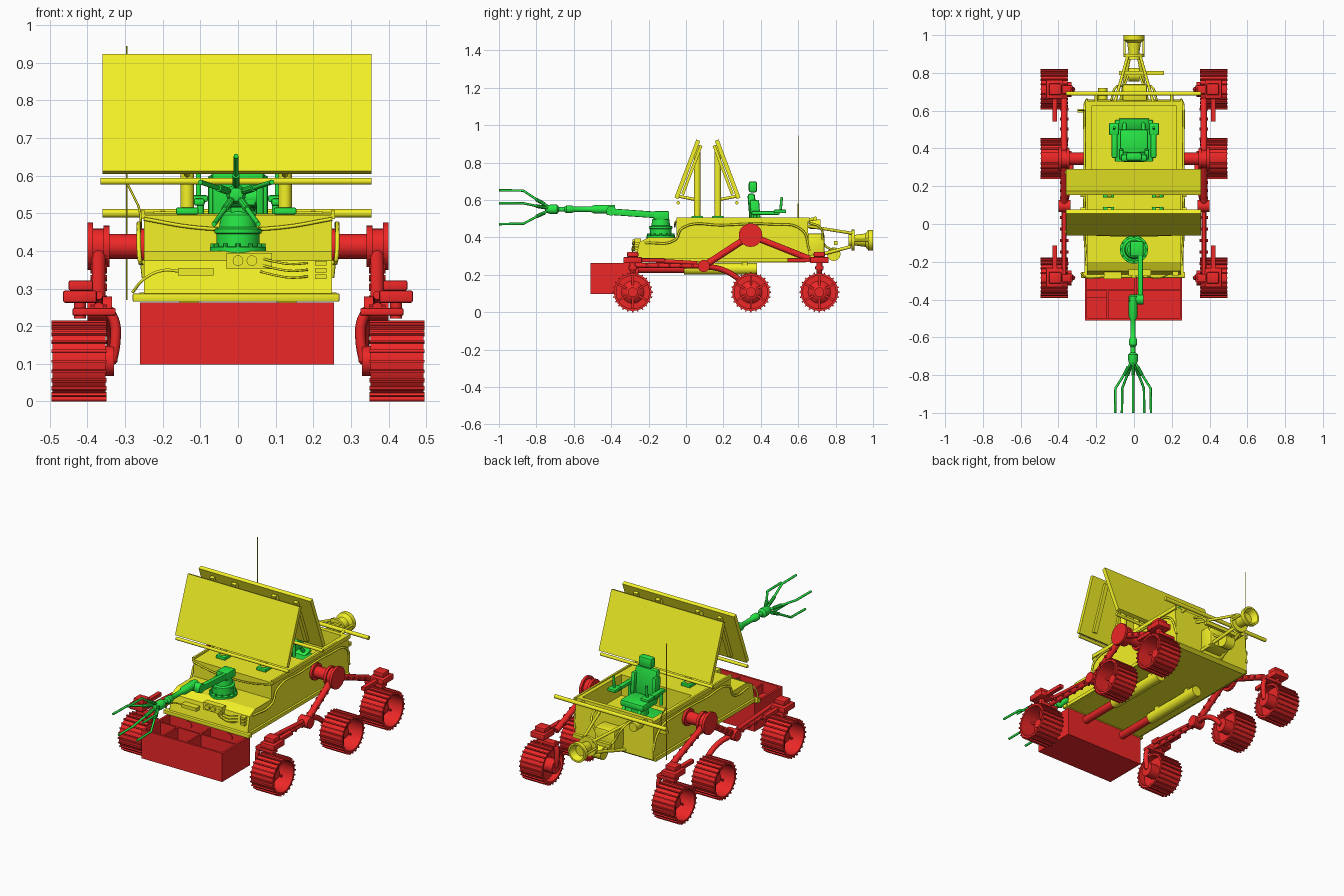
import bpy, bmesh, math
from mathutils import Vector, Matrix

if "Cube" in bpy.data.objects:
    bpy.data.objects.remove(bpy.data.objects["Cube"])

def material(name, c):
    m = bpy.data.materials.new(name)
    m.diffuse_color = (*c, 1)
    m.use_nodes = True
    m.node_tree.nodes["Principled BSDF"].inputs["Base Color"].default_value = m.diffuse_color
    return m

RED = material("red", (0.85, 0.02, 0.02))
YEL = material("yellow", (0.9, 0.88, 0.02))
GRN = material("green", (0.02, 0.8, 0.06))

def add(name, bm, mat, smooth=True, M=None):
    bmesh.ops.recalc_face_normals(bm, faces=bm.faces)
    if M: bm.transform(M)
    me = bpy.data.meshes.new(name)
    bm.to_mesh(me); bm.free()
    ob = bpy.data.objects.new(name, me)
    bpy.context.collection.objects.link(ob)
    me.materials.append(mat)
    if smooth:
        bpy.ops.object.select_all(action='DESELECT')
        ob.select_set(True); bpy.context.view_layer.objects.active = ob
        bpy.ops.object.shade_smooth_by_angle(angle=math.radians(35))
    return ob

def box(name, x, y, z, mat, rx=0, rz=0, bev=0):
    """Box from (min, max) ranges, turned about its own centre."""
    bm = bmesh.new()
    bmesh.ops.create_cube(bm, size=1)
    bm.transform(Matrix.Diagonal((x[1] - x[0], y[1] - y[0], z[1] - z[0], 1)))
    if bev: bmesh.ops.bevel(bm, geom=bm.edges[:], offset=bev, segments=2, affect='EDGES', profile=0.5)
    c = Vector((sum(x) / 2, sum(y) / 2, sum(z) / 2))
    return add(name, bm, mat, bool(bev), Matrix.Translation(c) @ Matrix.Rotation(rz, 4, 'Z') @ Matrix.Rotation(rx, 4, 'X'))

def rod(name, a, b, r, mat, r2=None, n=20):
    a, b = Vector(a), Vector(b)
    bm = bmesh.new()
    bmesh.ops.create_cone(bm, cap_ends=True, segments=n, radius1=r, radius2=r if r2 is None else r2, depth=(b - a).length)
    return add(name, bm, mat, True, Matrix.Translation((a + b) / 2) @ (b - a).to_track_quat('Z', 'Y').to_matrix().to_4x4())

def lathe(name, prof, origin, axis, mat, n=32, closed=False):
    """Revolve (radius, distance) points about an axis."""
    bm = bmesh.new()
    vs = [bm.verts.new((r, 0, d)) for r, d in prof]
    es = [bm.edges.new(p) for p in zip(vs, vs[1:] + ([vs[0]] if closed else []))]
    bmesh.ops.spin(bm, geom=vs + es, cent=(0, 0, 0), axis=(0, 0, 1), angle=math.tau, steps=n)
    bmesh.ops.remove_doubles(bm, verts=bm.verts, dist=1e-5)
    return add(name, bm, mat, True, Matrix.Translation(origin) @ Vector(axis).to_track_quat('Z', 'Y').to_matrix().to_4x4())

def prism(name, prof, x0, x1, mat):
    """Extrude a (y, z) side profile across x."""
    bm = bmesh.new()
    f = bm.faces.new([bm.verts.new((x0, y, z)) for y, z in prof])
    g = bmesh.ops.extrude_face_region(bm, geom=[f])
    bmesh.ops.translate(bm, vec=(x1 - x0, 0, 0), verts=[v for v in g['geom'] if isinstance(v, bmesh.types.BMVert)])
    return add(name, bm, mat, False)

def cable(name, pts, r, mat, smooth=True):
    cu = bpy.data.curves.new(name, 'CURVE')
    cu.dimensions = '3D'; cu.bevel_depth = r; cu.bevel_resolution = 2; cu.resolution_u = 6; cu.use_fill_caps = True
    sp = cu.splines.new('BEZIER')
    sp.bezier_points.add(len(pts) - 1)
    for p, q in zip(sp.bezier_points, pts):
        p.co = q
        p.handle_left_type = p.handle_right_type = 'AUTO' if smooth else 'VECTOR'
    cu.materials.append(mat)
    ob = bpy.data.objects.new(name, cu)
    bpy.context.collection.objects.link(ob)
    bpy.ops.object.select_all(action='DESELECT')
    ob.select_set(True); bpy.context.view_layer.objects.active = ob
    bpy.ops.object.convert(target='MESH')

# Body tub with a low nose and a sunken seat well
body = prism("body", [(-0.27, 0.28), (-0.25, 0.375), (-0.20, 0.40), (-0.05, 0.40), (-0.05, 0.495), (0.65, 0.505), (0.66, 0.28), (0.64, 0.265), (-0.25, 0.265)], -0.25, 0.25, YEL)
well = box("well_cutter", (-0.225, 0.225), (0.27, 0.625), (0.38, 0.6), YEL)
well.hide_render = True
md = body.modifiers.new("well", 'BOOLEAN'); md.object = well; md.operation = 'DIFFERENCE'; md.solver = 'EXACT'
bpy.context.view_layer.objects.active = body
bpy.ops.object.modifier_apply(modifier="well")
bpy.data.objects.remove(well)
box("front_bumper", (-0.28, 0.27), (-0.285, -0.255), (0.265, 0.287), YEL, bev=0.004)
rod("rear_rail", (-0.36, 0.69, 0.50), (0.355, 0.69, 0.50), 0.011, YEL)
for s in (-1, 1):
    box("side_rim", sorted((s * 0.247, s * 0.258)), (-0.05, 0.66), (0.485, 0.507), YEL)
    box("side_skirt", sorted((s * 0.248, s * 0.262)), (-0.26, 0.65), (0.27, 0.29), YEL)
    rod("rail_bracket", (s * 0.2, 0.64, 0.49), (s * 0.2, 0.69, 0.50), 0.009, YEL)
    cable("side_cable", [(s * 0.25, -0.22, 0.37), (s * 0.262, -0.06, 0.385), (s * 0.264, -0.02, 0.45), (s * 0.262, 0.2, 0.465),
                         (s * 0.262, 0.45, 0.47), (s * 0.262, 0.62, 0.44), (s * 0.25, 0.66, 0.33)], 0.006, YEL)
    # Slide cylinders below, carrying the bin
    rod("slide_cylinder", (s * 0.13, -0.01, 0.232), (s * 0.13, 0.38, 0.232), 0.031, YEL)
    rod("slide_piston", (s * 0.13, -0.27, 0.232), (s * 0.13, 0.0, 0.232), 0.022, RED)
    for y in (0.05, 0.3):
        box("slide_clamp", (s * 0.13 - 0.025, s * 0.13 + 0.025), (y, y + 0.03), (0.235, 0.27), YEL)

# Nose details
box("lamp_plate", (-0.03, 0.09), (-0.275, -0.24), (0.352, 0.395), YEL)
for x in (0.0, 0.037):
    rod("nose_lamp", (x, -0.285, 0.374), (x, -0.26, 0.374), 0.014, YEL)
box("nose_tool", (-0.16, -0.065), (-0.29, -0.25), (0.335, 0.355), YEL)
cable("nose_cable", [(-0.28, -0.26, 0.29), (-0.25, -0.285, 0.325), (-0.2, -0.285, 0.348), (-0.15, -0.28, 0.345)], 0.004, YEL)
cable("deck_hose", [(-0.25, -0.055, 0.485), (-0.12, -0.06, 0.463), (0, -0.06, 0.457), (0.12, -0.06, 0.463), (0.25, -0.055, 0.485)], 0.005, YEL)
for i in range(3):
    z = 0.335 + 0.018 * i
    cable("nose_wire", [(0.06, -0.27, z + 0.01), (0.1, -0.285, z), (0.14, -0.285, z - 0.006), (0.185, -0.265, z - 0.003)], 0.003, YEL)
    box("nose_socket", (0.205, 0.235), (-0.275, -0.245), (z - 0.01, z + 0.002), YEL)

# Solar panels, posts and hinge rails
for s, y0 in ((-1, 0.06), (1, 0.17)):
    yc = 0.115 + s * 0.108
    t = s * 0.36
    box("solar_panel", (-0.36, 0.355), (yc - 0.011, yc + 0.011), (0.598, 0.93), YEL, rx=t)
    yi = yc - s * 0.024
    for x in (-0.27, -0.13, 0.125, 0.265):
        box("panel_rib", (x - 0.012, x + 0.012), (yi - 0.008, yi + 0.008), (0.62, 0.90), YEL, rx=t)
    rod("panel_rail", (-0.365, 0.115 + s * 0.157, 0.585), (0.355, 0.115 + s * 0.157, 0.585), 0.009, YEL)
    for x in (-0.135, 0.125):
        rod("panel_post", (x, y0, 0.5), (x, y0, 0.89), 0.018, YEL)
        box("post_foot", (x - 0.03, x + 0.03), (y0 - 0.03, y0 + 0.03), (0.497, 0.515), GRN, bev=0.004)
        rod("panel_brace", (x, y0, 0.60), (x, 0.115 + s * 0.155, 0.62), 0.008, YEL)

# Whip antenna
rod("antenna", (-0.295, 0.6, 0.27), (-0.295, 0.6, 0.945), 0.002, YEL, n=8)
box("antenna_bracket", (-0.30, -0.24), (0.59, 0.61), (0.42, 0.44), YEL)
cable("antenna_wire", [(-0.295, 0.6, 0.58), (-0.28, 0.6, 0.55), (-0.262, 0.6, 0.51), (-0.26, 0.6, 0.42)], 0.003, YEL)

# Rear lamp boom
lathe("rear_lamp", [(0, 0.87), (0.035, 0.87), (0.035, 0.89), (0.028, 0.9), (0.036, 0.96), (0.055, 0.975), (0.055, 1.0), (0.045, 1.0), (0.03, 0.965), (0, 0.965)], (0, 0, 0.385), (0, 1, 0), YEL)
rod("lamp_collar", (0, 0.885, 0.385), (0, 0.90, 0.385), 0.056, YEL)
rod("boom_wheel", (-0.03, 0.79, 0.31), (0.03, 0.79, 0.31), 0.036, YEL)
box("boom_crossbar", (-0.08, 0.16), (0.79, 0.81), (0.36, 0.38), YEL)
box("boom_box", (-0.06, 0.07), (0.65, 0.74), (0.30, 0.42), YEL, bev=0.01)
for s in (-1, 1):
    rod("boom_strut", (s * 0.1, 0.65, 0.46), (s * 0.03, 0.9, 0.42), 0.008, YEL)
    rod("boom_lower_strut", (s * 0.07, 0.65, 0.29), (s * 0.025, 0.88, 0.35), 0.009, YEL)
    rod("lamp_stay", (s * 0.05, 0.89, 0.385), (s * 0.05, 0.985, 0.385), 0.006, YEL)
    cable("rear_cable", [(s * 0.12, 0.655, 0.48), (s * 0.1, 0.72, 0.45), (s * 0.05, 0.74, 0.36), (s * 0.03, 0.79, 0.33)], 0.006, YEL)
rod("rear_canister", (-0.165, 0.66, 0.47), (-0.165, 0.72, 0.47), 0.025, YEL)

# Sample bin with dividers
X0, X1, Y0, Y1, Z0, Z1 = -0.26, 0.255, -0.51, -0.255, 0.098, 0.263
box("bin_floor", (X0, X1), (Y0, Y1), (Z0, Z0 + 0.012), RED)
for y in (Y0, Y1 - 0.012):
    box("bin_wall", (X0, X1), (y, y + 0.012), (Z0, Z1), RED)
for x in (X0, X1 - 0.012):
    box("bin_side", (x, x + 0.012), (Y0, Y1), (Z0, Z1), RED)
box("bin_divider_long", (0.003, 0.012), (Y0, Y1), (Z0, 0.25), RED)
box("bin_divider_cross", (X0, 0.01), (-0.355, -0.346), (Z0, 0.25), RED)
box("bin_divider_short", (-0.145, -0.136), (Y0, -0.35), (Z0, 0.25), RED)
box("bin_divider_right", (0.01, X1), (-0.355, -0.346), (Z0, 0.25), RED)
box("bin_tray", (-0.25, -0.145), (-0.5, -0.39), (Z0, 0.2), RED)

# Wheels
def wheel(s, y):
    zc, o = 0.107, (0, y, 0.107)
    ax = (s, 0, 0)
    lathe("wheel_rim", [(0.088, 0.352), (0.1, 0.352), (0.1, 0.493), (0.088, 0.493)], o, ax, RED, 48, True)
    lathe("wheel_disc", [(0, 0.43), (0.02, 0.43), (0.045, 0.415), (0.06, 0.40), (0.09, 0.40), (0.09, 0.388), (0, 0.388)], o, ax, RED)
    rod("wheel_motor", (s * 0.33, y, zc), (s * 0.40, y, zc), 0.04, RED)
    rod("hub_cap", (s * 0.42, y, zc), (s * 0.45, y, zc), 0.026, RED)
    bm = bmesh.new()
    for i in range(24):
        M = Matrix.Translation((s * 0.4225, y, zc)) @ Matrix.Rotation(i * math.tau / 24, 4, 'X') @ Matrix.Translation((0, 0, 0.102))
        bmesh.ops.create_cube(bm, size=1, matrix=M @ Matrix.Diagonal((0.145, 0.007, 0.011, 1)))
    for i in range(6):
        M = Matrix.Translation((s * 0.415, y, zc)) @ Matrix.Rotation(i * math.tau / 6, 4, 'X') @ Matrix.Translation((0, 0, 0.062))
        bmesh.ops.create_cube(bm, size=1, matrix=M @ Matrix.Diagonal((0.03, 0.012, 0.055, 1)))
    add("wheel_treads", bm, RED, False)

def arm(name, x, a, b, r):
    rod(name, (x, *a), (x, *b), r, RED)
    for i in range(1, 6):
        p = Vector(a).lerp(Vector(b), i / 6)
        rod("arm_bolt", (x - 0.022, *p), (x + 0.022, *p), 0.008, RED, n=10)

for s in (-1, 1):
    for y in (-0.285, 0.347, 0.713):
        wheel(s, y)
    # Rocker pivot and arms
    x = s * 0.37
    rod("pivot_axle", (s * 0.24, 0.345, 0.412), (s * 0.36, 0.345, 0.412), 0.033, RED)
    rod("pivot_flange", (s * 0.25, 0.345, 0.412), (s * 0.265, 0.345, 0.412), 0.048, RED)
    for x0, x1, r in ((0.342, 0.358, 0.055), (0.358, 0.385, 0.048), (0.385, 0.4, 0.063)):
        rod("pivot_drum", (s * x0, 0.345, 0.412), (s * x1, 0.345, 0.412), r, RED)
    arm("rocker_arm", x, (0.345, 0.41), (0.095, 0.247), 0.018)
    arm("rear_arm", x, (0.345, 0.41), (0.66, 0.285), 0.017)
    arm("front_arm", x, (0.095, 0.247), (-0.27, 0.25), 0.013)
    rod("front_upper_arm", (x, 0.06, 0.262), (x, -0.27, 0.282), 0.011, RED)
    rod("bogie_joint", (s * 0.335, 0.095, 0.247), (s * 0.4, 0.095, 0.247), 0.032, RED)
    cable("mid_arm", [(x, 0.095, 0.247), (s * 0.345, 0.2, 0.225), (s * 0.335, 0.29, 0.17), (s * 0.335, 0.347, 0.107)], 0.015, RED)
    # Steering heads on the front and rear wheels
    for y, d in ((-0.285, 1), (0.713, -1)):
        box("steering_box", sorted((s * 0.375, s * 0.465)), (y - 0.05, y + 0.05), (0.262, 0.295), RED, bev=0.006)
        box("steering_cap", sorted((s * 0.385, s * 0.45)), (y - 0.03, y + 0.03), (0.295, 0.322), RED, bev=0.005)
        rod("steering_pin", (s * 0.42, y, 0.22), (s * 0.42, y, 0.27), 0.016, RED)
        box("steering_lever", sorted((s * 0.408, s * 0.432)), sorted((y + d * 0.05, y + d * 0.17)), (0.268, 0.288), RED)
        box("steering_bridge", sorted((s * 0.325, s * 0.44)), (y - 0.022, y + 0.022), (0.228, 0.248), RED, bev=0.004)
        cable("wheel_fork", [(s * 0.345, y, 0.245), (s * 0.328, y, 0.21), (s * 0.326, y, 0.16), (s * 0.335, y, 0.107)], 0.014, RED)

# Robot arm
lathe("arm_turret", [(0, 0.395), (0.075, 0.395), (0.075, 0.41), (0.057, 0.412), (0.057, 0.445), (0.063, 0.447), (0.063, 0.458), (0.05, 0.463),
                     (0.046, 0.495), (0.035, 0.505), (0, 0.505)], (0, -0.135, 0), (0, 0, 1), GRN)
box("shoulder", (-0.02, 0.05), (-0.17, -0.09), (0.495, 0.54), GRN, bev=0.006)
for i in range(12):
    a = i * math.tau / 12
    rod("turret_bolt", (0.067 * math.cos(a), -0.135 + 0.067 * math.sin(a), 0.4), (0.067 * math.cos(a), -0.135 + 0.067 * math.sin(a), 0.42), 0.006, GRN, n=8)
box("upper_arm", (0.02, 0.047), (-0.425, -0.11), (0.51, 0.545), GRN, rx=-0.07, bev=0.005)
rod("elbow", (-0.025, -0.40, 0.542), (0.05, -0.40, 0.542), 0.026, GRN)
lathe("forearm", [(0, 0.38), (0.023, 0.38), (0.023, 0.49), (0.014, 0.51), (0.014, 0.6), (0.021, 0.61), (0.021, 0.64), (0.013, 0.65), (0.013, 0.68), (0.026, 0.69),
                  (0.026, 0.72), (0.018, 0.75), (0, 0.755)], (-0.005, 0, 0.55), (0, -1, 0), GRN, 20)
for i in range(5):
    a = math.pi / 2 + i * math.tau / 5
    P = lambda r, y: (-0.005 + r * math.cos(a), y, 0.552 + r * math.sin(a))
    cable("claw_finger", [P(0.01, -0.73), P(0.035, -0.775), P(0.098, -0.87), P(0.1, -1.0)], 0.0065, GRN, False)
    rod("finger_knuckle", P(0.025, -0.755), P(0.05, -0.80), 0.01, GRN, n=10)

# Rear-facing seat
box("seat_base", (-0.1, 0.1), (0.33, 0.55), (0.378, 0.395), GRN, bev=0.004)
rod("seat_pedestal", (0, 0.42, 0.39), (0, 0.42, 0.45), 0.045, GRN)
box("seat_cushion", (-0.075, 0.075), (0.36, 0.5), (0.445, 0.485), GRN, bev=0.012)
box("seat_back", (-0.07, 0.07), (0.335, 0.375), (0.46, 0.635), GRN, rx=0.08, bev=0.014)
box("headrest", (-0.042, 0.042), (0.335, 0.38), (0.64, 0.70), GRN, bev=0.012)
box("footrest", (-0.08, 0.08), (0.5, 0.56), (0.39, 0.405), GRN, rx=0.3, bev=0.004)
for s in (-1, 1):
    box("back_bolster", sorted((s * 0.055, s * 0.08)), (0.345, 0.395), (0.48, 0.60), GRN, rx=0.08, bev=0.008)
    box("armrest", sorted((s * 0.088, s * 0.118)), (0.35, 0.50), (0.52, 0.54), GRN, bev=0.007)
    rod("armrest_post", (s * 0.1, 0.37, 0.45), (s * 0.1, 0.37, 0.53), 0.009, GRN)
    box("control_pod", sorted((s * 0.08, s * 0.132)), (0.47, 0.535), (0.53, 0.548), GRN, bev=0.005)
    rod("control_stick", (s * 0.105, 0.505, 0.54), (s * 0.105, 0.512, 0.615), 0.007, GRN)
    rod("leg_support", (s * 0.05, 0.48, 0.46), (s * 0.05, 0.53, 0.40), 0.01, GRN)
